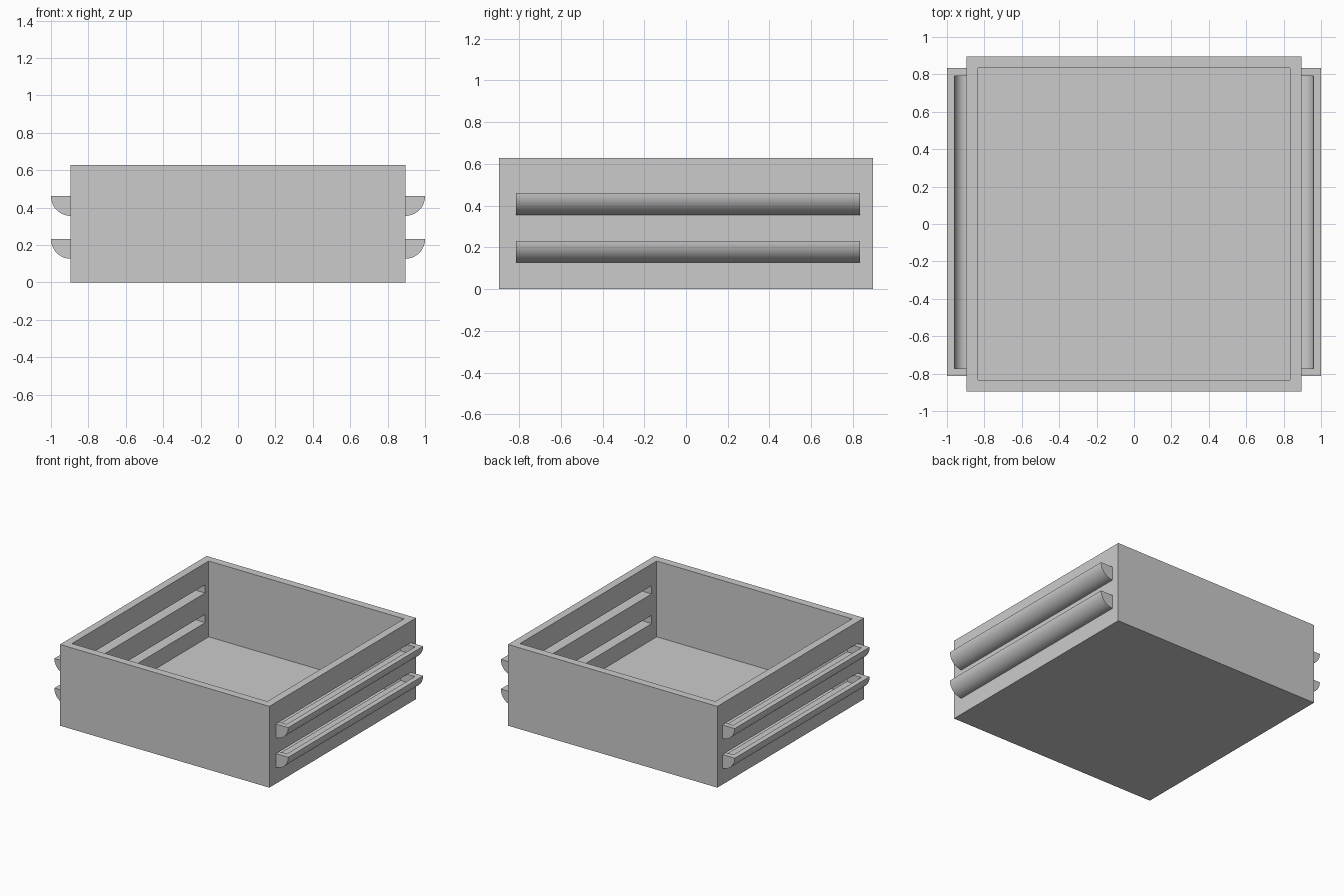
import bpy, bmesh, math

if "Cube" in bpy.data.objects:
    bpy.data.objects.remove(bpy.data.objects["Cube"])

W, H = 0.895, 0.628            # half width of the tray, height
WALL, FLOOR = 0.06, 0.042
Y0, Y1 = -0.814, 0.833         # ends of the side troughs
RIM, R = 0.041, 0.105          # trough shell thickness and outer radius
TOPS = (0.232, 0.461)          # heights of the trough rims

grey = bpy.data.materials.new("plain grey")
grey.diffuse_color = (0.6, 0.6, 0.6, 1)
grey.use_nodes = True
grey.node_tree.nodes["Principled BSDF"].inputs["Base Color"].default_value = grey.diffuse_color


def prism(name, profile, y0, y1):
    """Extrude an (x, z) profile along y."""
    bm = bmesh.new()
    face = bm.faces.new([bm.verts.new((x, y0, z)) for x, z in profile])
    ext = bmesh.ops.extrude_face_region(bm, geom=[face])["geom"]
    verts = [v for v in ext if isinstance(v, bmesh.types.BMVert)]
    bmesh.ops.translate(bm, verts=verts, vec=(0, y1 - y0, 0))
    bmesh.ops.recalc_face_normals(bm, faces=bm.faces)
    mesh = bpy.data.meshes.new(name)
    bm.to_mesh(mesh)
    bm.free()
    obj = bpy.data.objects.new(name, mesh)
    bpy.context.collection.objects.link(obj)
    mesh.materials.append(grey)
    return obj


def rect(x0, x1, z0, z1):
    return [(x0, z0), (x1, z0), (x1, z1), (x0, z1)]


def arc(side, radius, top, n=20):
    """Quarter circle from the outer rim down to the wall."""
    return [(side * (W + radius * math.cos(a)), top - radius * math.sin(a))
            for a in (math.pi / 2 * i / n for i in range(n + 1))]


def cut(obj, cutter):
    mod = obj.modifiers.new("cut", 'BOOLEAN')
    mod.operation, mod.solver, mod.object = 'DIFFERENCE', 'EXACT', cutter
    bpy.ops.object.select_all(action='DESELECT')
    bpy.context.view_layer.objects.active = obj
    obj.select_set(True)
    bpy.ops.object.modifier_apply(modifier=mod.name)
    bpy.data.objects.remove(cutter, do_unlink=True)


# Open tray
tray = prism("tray", rect(-W, W, 0, H), -W, W)
inner = W - WALL
cut(tray, prism("cavity", rect(-inner, inner, FLOOR, H + 0.1), -inner, inner))

for side, label in ((-1, "left"), (1, "right")):
    for top, level in zip(TOPS, ("lower", "upper")):
        # Slot through the side wall
        xs = sorted((side * (inner - 0.05), side * (W + 0.05)))
        cut(tray, prism("slot", rect(*xs, top - (R - RIM), top), Y0 + RIM, Y1 - RIM))

        # Hollow quarter-round trough outside the slot
        trough = prism(f"{label}_{level}_trough",
                       [(side * W, top)] + arc(side, R, top), Y0, Y1)
        r = R - RIM
        hollow = arc(side, r, top) + [(side * (W - 0.05), top - r),
                                      (side * (W - 0.05), top + 0.05),
                                      (side * (W + r), top + 0.05)]
        cut(trough, prism("hollow", hollow, Y0 + RIM, Y1 - RIM))
        bpy.ops.object.shade_smooth_by_angle(angle=math.radians(30))
